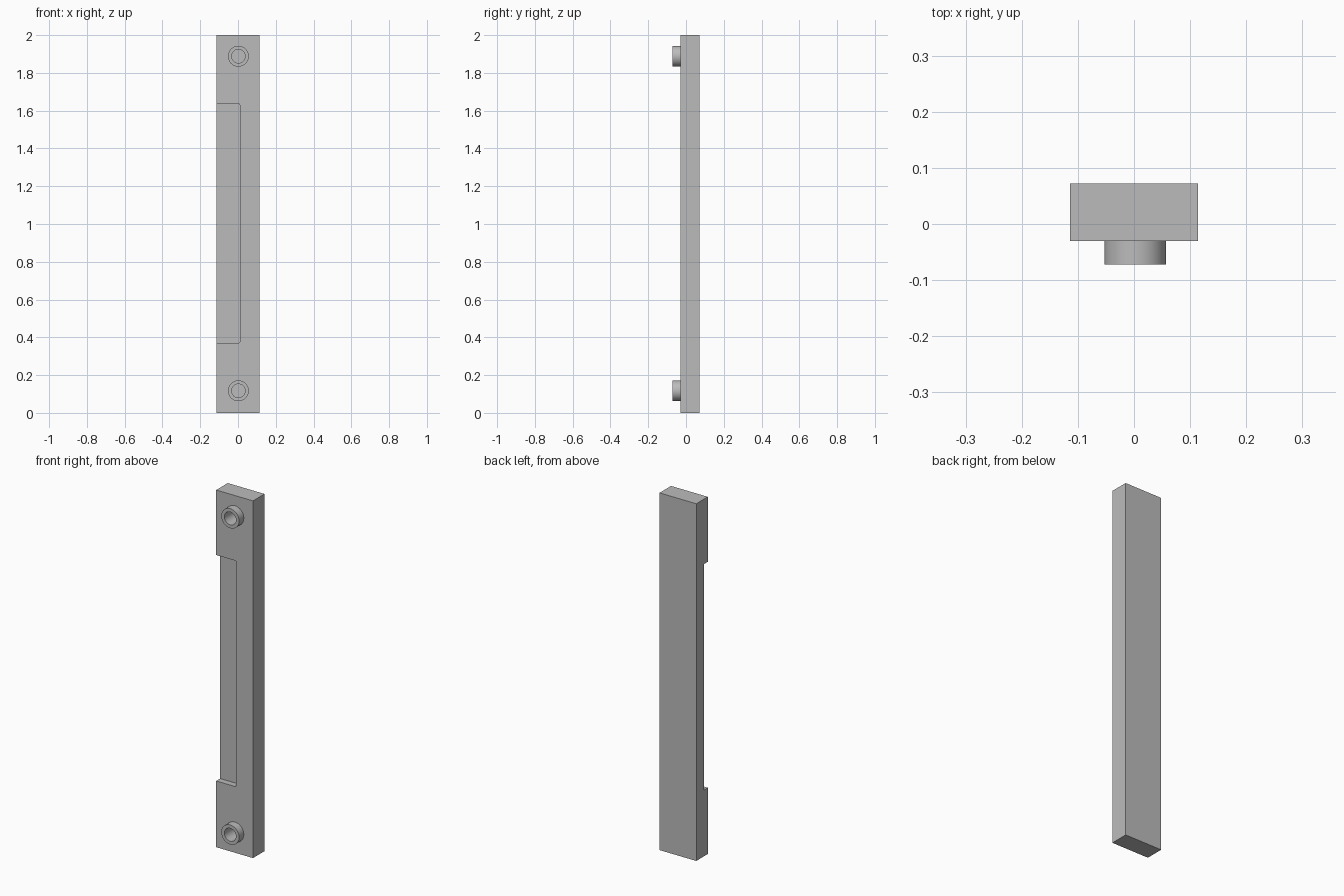
import bpy, bmesh, math
from mathutils import Matrix

cube = bpy.data.objects.get("Cube")
if cube:
    bpy.data.objects.remove(cube, do_unlink=True)

grey = bpy.data.materials.new("plain grey")
grey.use_nodes = True
colour = (0.5, 0.5, 0.5, 1)
grey.diffuse_color = colour
grey.node_tree.nodes["Principled BSDF"].inputs["Base Color"].default_value = colour

HALF_W, FRONT, BACK = 0.114, -0.03, 0.072
BOSS_FRONT, BOSS_X = -0.072, 0.002
BOSS_R, HOLE_R, HOLE_END = 0.055, 0.036, 0.01
BOSS_HEIGHTS = {"lower": 0.117, "upper": 1.888}


def finish(name, bm):
    mesh = bpy.data.meshes.new(name)
    bmesh.ops.recalc_face_normals(bm, faces=bm.faces)
    bm.to_mesh(mesh)
    bm.free()
    mesh.materials.append(grey)
    obj = bpy.data.objects.new(name, mesh)
    bpy.context.collection.objects.link(obj)
    return obj


def prism(name, outline, y0, y1):
    """Extrude an (x, z) outline from y0 to y1."""
    bm = bmesh.new()
    face = bm.faces.new([bm.verts.new((x, y0, z)) for x, z in outline])
    new = bmesh.ops.extrude_face_region(bm, geom=[face])["geom"]
    verts = [v for v in new if isinstance(v, bmesh.types.BMVert)]
    bmesh.ops.translate(bm, verts=verts, vec=(0, y1 - y0, 0))
    return finish(name, bm)


def circle(x, z, r, start=0, end=math.tau, n=48):
    step = (end - start) / n
    return [(x + r * math.cos(start + i * step), z + r * math.sin(start + i * step))
            for i in range(n)]


def cut(obj, cutter):
    cutter.hide_render = True
    mod = obj.modifiers.new("cut", 'BOOLEAN')
    mod.operation = 'DIFFERENCE'
    mod.solver = 'EXACT'
    mod.object = cutter
    select(obj)
    bpy.ops.object.modifier_apply(modifier=mod.name)


def select(obj):
    bpy.ops.object.select_all(action='DESELECT')
    obj.select_set(True)
    bpy.context.view_layer.objects.active = obj


# Long flat bar
bar = prism("bar", [(-HALF_W, 0), (HALF_W, 0), (HALF_W, 2), (-HALF_W, 2)], FRONT, BACK)

# Shallow side pocket with rounded inner corners
low, high, inner, r = 0.371, 1.636, 0.01, 0.008
outline = [(-0.2, low)]
outline += circle(inner - r, low + r, r, -math.pi / 2, 0, 6) + [(inner, low + r)]
outline += circle(inner - r, high - r, r, 0, math.pi / 2, 6) + [(inner - r, high)]
outline += [(-0.2, high)]
pocket = prism("pocket_cutter", outline, -0.1, FRONT + 0.035)
cut(bar, pocket)
bpy.data.objects.remove(pocket, do_unlink=True)

# Hollow bosses, with each bore continuing into the bar
for place, z in BOSS_HEIGHTS.items():
    boss = prism(place + "_boss", circle(BOSS_X, z, BOSS_R), BOSS_FRONT, FRONT)
    bore = prism(place + "_bore_cutter", circle(BOSS_X, z, HOLE_R), -0.1, HOLE_END)
    cut(boss, bore)
    cut(bar, bore)
    bpy.data.objects.remove(bore, do_unlink=True)
    select(boss)
    bpy.ops.object.shade_smooth_by_angle(angle=math.radians(30))

select(bar)
bpy.ops.object.shade_smooth_by_angle(angle=math.radians(30))
